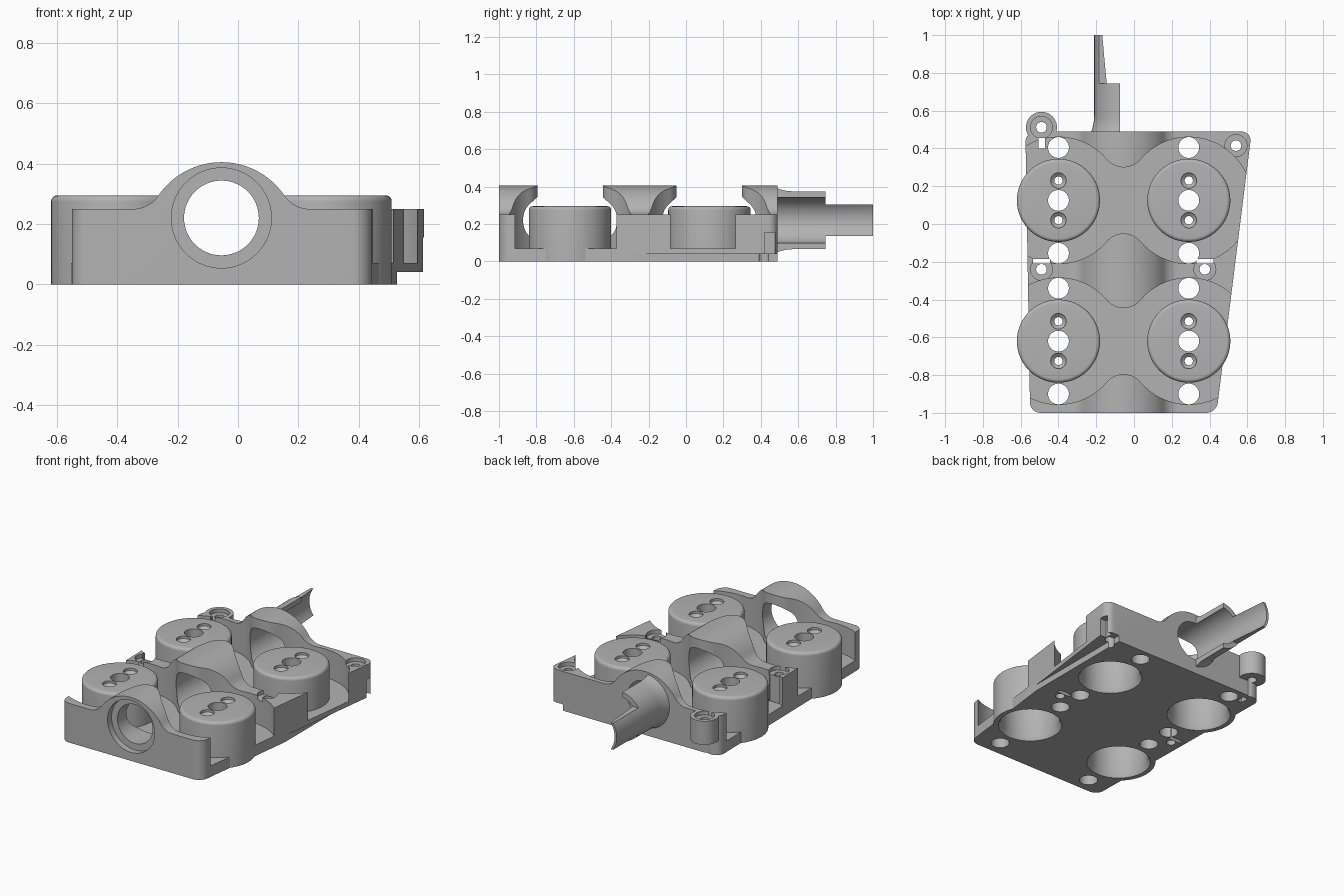
import bpy, bmesh
from math import sin, cos, pi, sqrt, atan2
from mathutils import Matrix

default = bpy.data.objects.get("Cube")
if default:
    bpy.data.objects.remove(default)

grey = bpy.data.materials.new("plain grey")
grey.use_nodes = True
GREY = (0.45, 0.45, 0.45, 1)
grey.diffuse_color = GREY
grey.node_tree.nodes["Principled BSDF"].inputs["Base Color"].default_value = GREY

AXIS_X, AXIS_Z, BORE = -0.055, 0.22, 0.124
CUP_X, CUP_Y = (-0.40, 0.29), (-0.62, 0.125)
WALL, FLOOR, CUP_TOP = 0.25, 0.07, 0.295


def finish(name, bm):
    bmesh.ops.recalc_face_normals(bm, faces=bm.faces)
    mesh = bpy.data.meshes.new(name)
    bm.to_mesh(mesh)
    bm.free()
    mesh.materials.append(grey)
    ob = bpy.data.objects.new(name, mesh)
    bpy.context.collection.objects.link(ob)
    return ob


def prism(name, pts, low, high, radius=0, along_y=False):
    """Extrude an outline upwards, or an (x, z) outline along y."""
    bm = bmesh.new()
    place = (lambda p, h: (p[0], h, p[1])) if along_y else (lambda p, h: (p[0], p[1], h))
    face = bm.faces.new([bm.verts.new(place(p, low)) for p in pts])
    top = bmesh.ops.extrude_face_region(bm, geom=[face])["geom"]
    axis = 1 if along_y else 2
    for v in top:
        if isinstance(v, bmesh.types.BMVert):
            v.co[axis] = high
    if radius:
        sides = [e for e in bm.edges if abs(e.verts[0].co[axis] - e.verts[1].co[axis]) > 1e-4]
        bmesh.ops.bevel(bm, geom=sides, offset=radius, segments=8, profile=0.5, affect="EDGES")
    return finish(name, bm)


def lathe(name, profile, x, y, z=0, along_y=False, steps=64):
    """Solid of revolution from (radius, height) points, capped at both ends."""
    bm = bmesh.new()
    rings = [[bm.verts.new((r * cos(2 * pi * i / steps), r * sin(2 * pi * i / steps), h))
              for i in range(steps)] for r, h in profile]
    for a, b in zip(rings, rings[1:]):
        for i in range(steps):
            j = (i + 1) % steps
            bm.faces.new((a[i], a[j], b[j], b[i]))
    bm.faces.new(rings[0])
    bm.faces.new(rings[-1])
    turn = Matrix.Rotation(-pi / 2, 4, "X") if along_y else Matrix.Identity(4)
    bm.transform(Matrix.Translation((x, y, z)) @ turn)
    return finish(name, bm)


def rod(r, x, y, low, high):
    return lathe("cutter", [(r, low), (r, high)], x, y, steps=48)


def box(x0, x1, y0, y1, z0, z1):
    return prism("cutter", [(x0, y0), (x1, y0), (x1, y1), (x0, y1)], z0, z1)


def combine(target, operation, *others):
    for other in others:
        mod = target.modifiers.new("combine", "BOOLEAN")
        mod.operation, mod.object, mod.solver = operation, other, "EXACT"
        bpy.context.view_layer.objects.active = target
        bpy.ops.object.modifier_apply(modifier=mod.name)
        bpy.data.objects.remove(other)


def arc(cx, cy, r, a0, a1, n=14):
    return [(cx + r * cos(a0 + (a1 - a0) * i / n), cy + r * sin(a0 + (a1 - a0) * i / n))
            for i in range(n + 1)]


# Block section: flat deck with a filleted arch over the bore
R, F, CZ = 0.253, 0.10, 0.152
dz = WALL + F - CZ
dx = sqrt((R + F) ** 2 - dz ** 2)
lean = atan2(dz, dx)
right = arc(dx, WALL + F, F, -pi / 2, lean - pi, 8) + arc(0, CZ, R, lean, pi / 2, 16)[1:]
left = [(-x, z) for x, z in reversed(right[:-1])]
section = [(0.9, 0), (0.9, WALL)] + [(AXIS_X + x, z) for x, z in right + left]
section += [(-0.9, WALL), (-0.9, 0)]
block = prism("main_block", section, -1, 0.49, along_y=True)

# Tapered plan outline with rounded corners
outline = [(-0.55, -1), (0.437, -1), (0.623, 0.49), (-0.575, 0.49)]
combine(block, "INTERSECT", prism("cutter", outline, -0.1, 0.6, radius=0.055))

# Lug on the rear corner
combine(block, "UNION", lathe("lug", [(0.082, 0.10), (0.082, WALL)], -0.49, 0.512))

# Dumbbell pockets around each pair of cups
PR, NECK = 0.335, 0.175
half = (CUP_X[1] - CUP_X[0]) / 2
fr = (half ** 2 + NECK ** 2 - PR ** 2) / (2 * (PR - NECK))
a = atan2(NECK + fr, half)
quarter = arc(half, 0, PR, 0, pi - a, 24) + arc(0, NECK + fr, fr, -a, -pi / 2, 10)[1:]
upper = quarter + [(-x, y) for x, y in reversed(quarter[:-1])]
loop = upper + [(x, -y) for x, y in reversed(upper[1:-1])]
for cy in CUP_Y:
    shape = [(AXIS_X + x, cy + y) for x, y in loop]
    combine(block, "DIFFERENCE", prism("cutter", shape, FLOOR, 0.7))

# Main bore with a front counterbore
combine(block, "DIFFERENCE",
        lathe("cutter", [(0.166, -1.1), (0.166, -0.96), (BORE, -0.96), (BORE, 0.6)],
              AXIS_X, 0, AXIS_Z, along_y=True))

# Seats for the cups and round drain holes in the pocket floors
for cx in CUP_X:
    for cy in CUP_Y:
        combine(block, "DIFFERENCE", rod(0.212, cx, cy, -0.1, 0.2),
                rod(0.055, cx, cy - 0.28, -0.1, 0.6), rod(0.055, cx, cy + 0.28, -0.1, 0.6))

# Screw holes with shallow recesses
for x, y in ((-0.49, 0.512), (0.54, 0.415), (-0.49, -0.24), (0.375, -0.24)):
    combine(block, "DIFFERENCE", lathe(
        "cutter", [(0.028, -0.1), (0.028, 0.225), (0.058, 0.225), (0.058, 0.4)], x, y, steps=40))

# Nut slots, and the raised underside along the tapered edge
combine(block, "DIFFERENCE",
        box(-0.535, -0.445, -0.21, -0.185, -0.1, 0.4),
        box(0.33, 0.42, -0.21, -0.185, -0.1, 0.4),
        box(-0.505, -0.47, 0.40, 0.455, -0.1, 0.4),
        box(0.57, 0.75, 0.42, 0.475, -0.1, 0.155),
        box(0.527, 0.75, -0.4, 0.6, -0.1, 0.04))
parts = [block]

# Cups: rounded cap, hollow underside, central hole and two countersunk holes
for row, cy in zip(("front", "rear"), CUP_Y):
    for side, cx in zip(("right", "left"), CUP_X):
        rim = arc(0.20, CUP_TOP - 0.02, 0.02, 0, pi / 2, 6)
        cup = lathe(f"{row}_{side}_cup", [(0.22, 0)] + rim, cx, cy, steps=96)
        combine(cup, "DIFFERENCE",
                lathe("cutter", [(0.20, -0.02), (0.175, 0.03), (0.175, 0.235)], cx, cy),
                rod(0.055, cx, cy, 0.1, 0.5))
        for s in (-1, 1):
            combine(cup, "DIFFERENCE", lathe(
                "cutter", [(0.022, 0.1), (0.022, 0.265), (0.041, 0.28), (0.041, 0.4)],
                cx, cy + s * 0.105, steps=32))
        parts.append(cup)

# Rear half pipe with a flared root and a thin tapering tongue
OUT = 0.156
flare = [(OUT + 0.024 * (1 - i / 6) ** 2, 0.47 + 0.10 * i / 6) for i in range(7)]
pipe = lathe("rear_half_pipe", flare + [(OUT, 1)], AXIS_X, 0, AXIS_Z, along_y=True)
combine(pipe, "DIFFERENCE",
        lathe("cutter", [(BORE, 0.4), (BORE, 0.75), (0.142, 1.01)],
              AXIS_X, 0, AXIS_Z, along_y=True),
        box(-0.073, 0.4, 0.3, 1.2, -0.2, 0.7),
        box(-0.5, 0.4, 0.745, 1.2, AXIS_Z + 0.085, 0.7),
        box(-0.5, 0.4, 0.745, 1.2, -0.2, AXIS_Z - 0.085),
        box(-0.12, 0.4, 0.745, 1.2, -0.2, 0.7))
parts.append(pipe)

# Smooth shading with sharp edges kept
bpy.ops.object.select_all(action="DESELECT")
for ob in parts:
    ob.select_set(True)
bpy.context.view_layer.objects.active = block
bpy.ops.object.shade_smooth_by_angle(angle=pi / 6)
